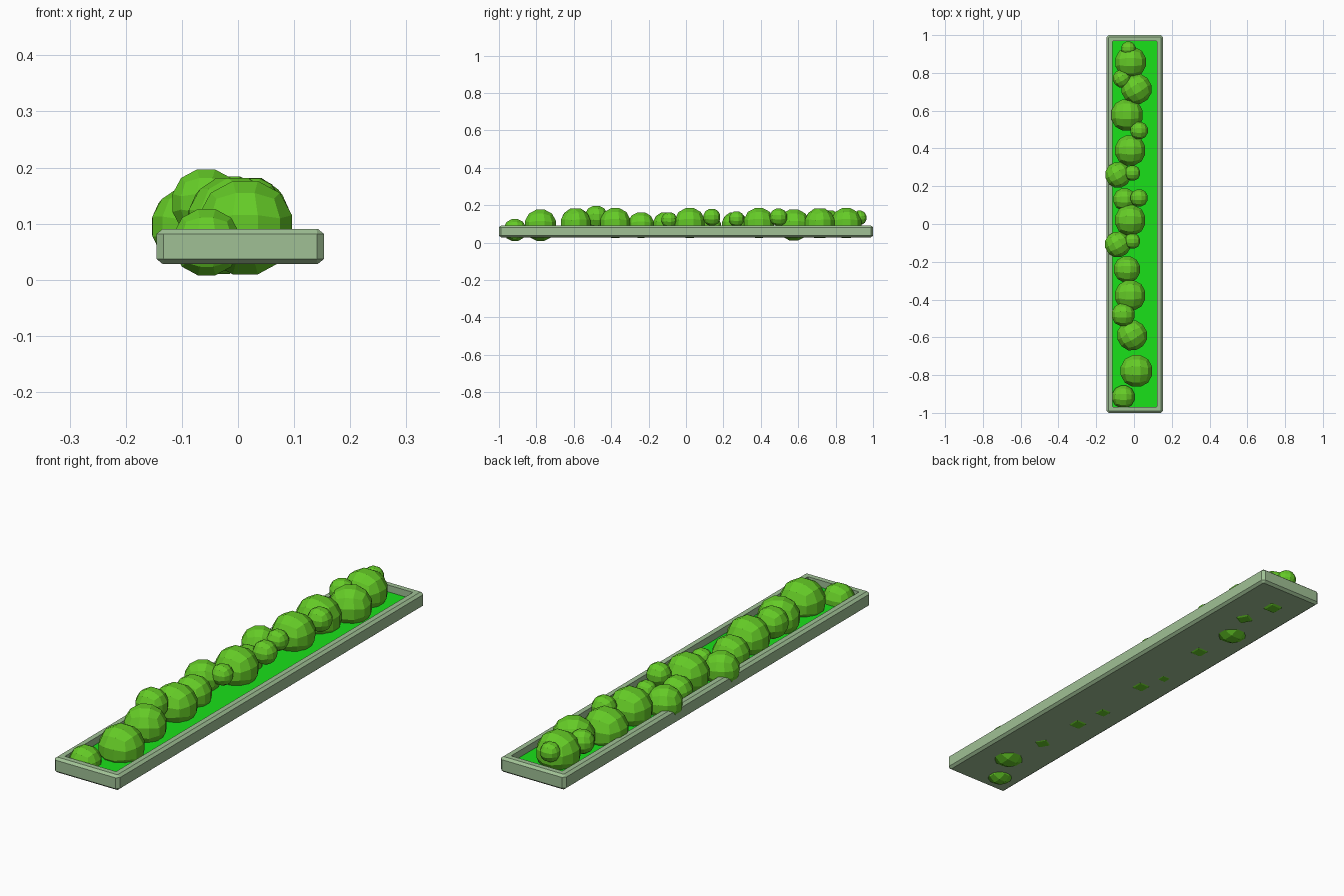
import bpy, bmesh, math
from mathutils import Matrix, Vector

if "Cube" in bpy.data.objects:
    bpy.data.objects.remove(bpy.data.objects["Cube"])


def material(name, rgb):
    m = bpy.data.materials.new(name)
    m.diffuse_color = (*rgb, 1)
    m.use_nodes = True
    m.node_tree.nodes["Principled BSDF"].inputs["Base Color"].default_value = m.diffuse_color
    return m


leaf = material("leaf_green", (0.13, 0.60, 0.02))
grass = material("grass_green", (0.01, 0.75, 0.01))
stone = material("pale_green", (0.35, 0.53, 0.30))


def finish(bm, name, mat):
    bmesh.ops.recalc_face_normals(bm, faces=bm.faces)
    me = bpy.data.meshes.new(name)
    bm.to_mesh(me)
    bm.free()
    me.materials.append(mat)
    ob = bpy.data.objects.new(name, me)
    bpy.context.collection.objects.link(ob)
    return ob


def ring(bm, hx, hy, c, z):
    # chamfered rectangle, 8 corners
    pts = [(hx, hy - c), (hx - c, hy), (c - hx, hy), (-hx, hy - c),
           (-hx, c - hy), (c - hx, -hy), (hx - c, -hy), (hx, c - hy)]
    return [bm.verts.new((x + 0.004, y, z)) for x, y in pts]


# planter tray: bevelled outer wall, rim and recessed inner wall
bm = bmesh.new()
loops = [ring(bm, *r) for r in (
    (0.138, 0.989, 0.002, 0.028), (0.149, 1.0, 0.012, 0.037),
    (0.149, 1.0, 0.012, 0.082), (0.138, 0.989, 0.002, 0.091),
    (0.117, 0.968, 0.002, 0.091), (0.117, 0.968, 0.002, 0.060))]
for a, b in zip(loops, loops[1:]):
    for i in range(8):
        j = (i + 1) % 8
        bm.faces.new((a[i], a[j], b[j], b[i]))
bm.faces.new(loops[0])
bm.faces.new(loops[-1])
finish(bm, "planter_tray", stone)

# grass floor inside the tray
bm = bmesh.new()
bm.faces.new(ring(bm, 0.117, 0.968, 0.002, 0.063))
finish(bm, "grass_floor", grass)

# foliage clumps: x, y, z, radius, turn in degrees
clumps = [
    (-0.056, -0.915, 0.067, 0.063, 0), (0.013, -0.778, 0.093, 0.089, 0),
    (-0.010, -0.590, 0.104, 0.083, 30), (-0.057, -0.480, 0.137, 0.064, 0),
    (-0.020, -0.378, 0.105, 0.085, 0), (-0.037, -0.240, 0.094, 0.073, 0),
    (-0.086, -0.108, 0.095, 0.071, 30), (-0.008, -0.090, 0.122, 0.043, 0),
    (-0.020, 0.020, 0.105, 0.085, 0), (-0.050, 0.130, 0.085, 0.062, 0),
    (0.027, 0.138, 0.136, 0.048, 0), (-0.084, 0.260, 0.095, 0.071, 30),
    (-0.008, 0.270, 0.127, 0.043, 0), (-0.020, 0.390, 0.105, 0.085, 0),
    (0.027, 0.495, 0.136, 0.049, 0), (-0.037, 0.577, 0.094, 0.089, 0),
    (0.013, 0.715, 0.103, 0.084, 30), (-0.065, 0.770, 0.125, 0.049, 30),
    (-0.018, 0.857, 0.104, 0.086, 0), (-0.030, 0.928, 0.133, 0.040, 0)]


def clump(x, y, z, r, turn):
    # cube with three faces per side, blown up to a faceted ball
    bm = bmesh.new()
    bmesh.ops.create_cube(bm, size=2)
    bmesh.ops.subdivide_edges(bm, edges=bm.edges[:], cuts=2, use_grid_fill=True)
    for v in bm.verts:
        v.co = Vector([math.tan(c * math.pi / 4) for c in v.co]).normalized() * r
    bm.transform(Matrix.Translation((x, y, z)) @
                 Matrix.Rotation(math.radians(turn), 4, 'Z'))
    return bm


for n, c in enumerate(clumps, 1):
    finish(clump(*c), f"foliage_clump_{n:02d}", leaf)
